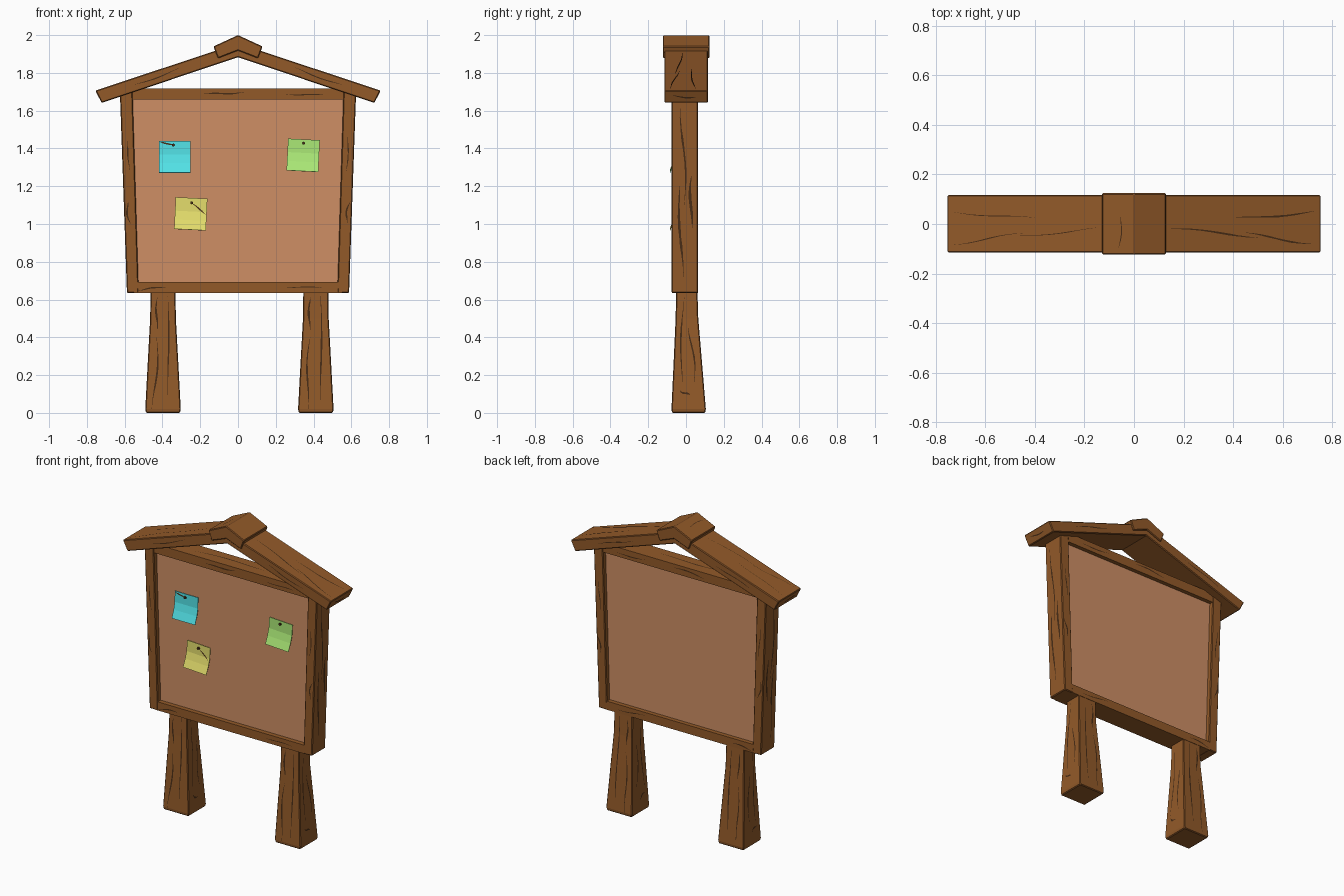
import bpy, bmesh, math, random
from mathutils import Vector
from mathutils.bvhtree import BVHTree

if "Cube" in bpy.data.objects:
    bpy.data.objects.remove(bpy.data.objects["Cube"])

random.seed(4)


def material(name, r, g, b):
    m = bpy.data.materials.new(name)
    m.diffuse_color = (r, g, b, 1)
    m.use_nodes = True
    m.node_tree.nodes["Principled BSDF"].inputs["Base Color"].default_value = m.diffuse_color
    return m


WOOD = material("wood", 0.290, 0.102, 0.022)
EDGE = material("worn wood edge", 0.20, 0.070, 0.016)
GRAIN = material("dark grain", 0.065, 0.026, 0.008)
CORK = material("cork", 0.62, 0.275, 0.130)
CYAN = material("cyan paper", 0.09, 0.80, 0.84)
GREEN = material("green paper", 0.40, 0.80, 0.18)
YELLOW = material("yellow paper", 0.77, 0.72, 0.15)


def mesh_object(name, verts, faces, *mats):
    me = bpy.data.meshes.new(name)
    me.from_pydata(verts, [], faces)
    bm = bmesh.new()
    bm.from_mesh(me)
    bmesh.ops.recalc_face_normals(bm, faces=bm.faces)
    bm.to_mesh(me)
    bm.free()
    ob = bpy.data.objects.new(name, me)
    bpy.context.collection.objects.link(ob)
    for m in mats:
        me.materials.append(m)
    return ob


def loft(name, rings, *mats):
    """Skin a list of equal-sized rings and cap both ends."""
    n = len(rings[0])
    verts = [v for ring in rings for v in ring]
    faces = [tuple(range(n)), tuple(range(len(verts) - n, len(verts)))]
    for r in range(len(rings) - 1):
        for i in range(n):
            j = (i + 1) % n
            faces.append((r * n + i, r * n + j, r * n + n + j, r * n + n + i))
    return mesh_object(name, verts, faces, *mats)


def prism(name, outline, y0, y1, *mats):
    return loft(name, [[(x, y, z) for x, z in outline] for y in (y0, y1)], *mats)


def worn_edges(ob, width=0.005):
    b = ob.modifiers.new("worn edges", 'BEVEL')
    b.width = width
    b.segments = 1
    b.limit_method = 'ANGLE'
    b.angle_limit = math.radians(45)
    b.material = 1
    return ob


def crack(name, ob, start, end, direction, width=0.010, wobble=0.010, steps=9):
    """Thin tapered grain strip projected onto a part along a direction."""
    tree = BVHTree.FromPolygons([v.co for v in ob.data.vertices],
                                [p.vertices for p in ob.data.polygons])
    a, b, d = Vector(start), Vector(end), Vector(direction).normalized()
    side = (b - a).cross(d).normalized()
    phase = random.uniform(0, 6)
    verts = []
    for i in range(steps + 1):
        t = i / steps
        c = a.lerp(b, t) + side * wobble * math.sin(phase + 5 * t)
        w = width * 0.5 * (0.12 + math.sin(math.pi * t)) * random.uniform(0.6, 1)
        for s in (-w, w):
            p = c + side * s
            hit = tree.ray_cast(p - d * 2, d)[0]
            verts.append((hit if hit else p) - d * 0.003)
    faces = [(2 * i, 2 * i + 1, 2 * i + 3, 2 * i + 2) for i in range(steps)]
    return mesh_object(name, verts, faces, GRAIN)


# Legs: square posts flaring towards the ground
LEG = [(0.0, 0.090, -0.074, 0.102), (0.02, 0.094, -0.077, 0.105),
       (0.30, 0.079, -0.064, 0.082), (0.50, 0.068, -0.055, 0.065),
       (0.66, 0.066, -0.052, 0.060)]
for side, cx in (("left", -0.397), ("right", 0.412)):
    leg = loft(side + "_leg", [[(cx - w, y0, z), (cx + w, y0, z), (cx + w, y1, z), (cx - w, y1, z)]
                               for z, w, y0, y1 in LEG], WOOD, EDGE)
    worn_edges(leg)
    for dy in (1, -1):
        crack(side + "_leg_grain", leg, (cx + 0.028, 0, 0.06), (cx + 0.026, 0, 0.62), (0, dy, 0), 0.009, 0.004)
        crack(side + "_leg_grain", leg, (cx - 0.05, 0, 0.02), (cx - 0.03, 0, 0.40), (0, dy, 0), 0.009)
        crack(side + "_leg_grain", leg, (cx - 0.035, 0, 0.44), (cx - 0.03, 0, 0.61), (0, dy, 0), 0.012, 0.006)
    for dx in (1, -1):
        crack(side + "_leg_grain", leg, (cx, -0.025, 0.14), (cx, -0.015, 0.61), (dx, 0, 0), 0.009, 0.008)
        crack(side + "_leg_grain", leg, (cx, 0.045, 0.16), (cx, 0.02, 0.46), (dx, 0, 0), 0.009)
        crack(side + "_leg_grain", leg, (cx, -0.03, 0.12), (cx, 0.02, 0.09), (dx, 0, 0), 0.012, 0.006)

# Frame: leaning full-height side posts with rails between them
for side, s in (("left", -1), ("right", 1)):
    post = prism(side + "_frame_post", [(s * 0.588, 0.635), (s * 0.526, 0.635),
                                        (s * 0.559, 1.715), (s * 0.625, 1.69)], -0.076, 0.064, WOOD, EDGE)
    worn_edges(post)
    crack("post_grain", post, (0, -0.02, 0.72), (0, -0.035, 1.20), (-s, 0, 0), 0.014, 0.008)
    crack("post_grain", post, (0, -0.01, 1.10), (0, -0.02, 1.62), (-s, 0, 0), 0.012, 0.012)
    crack("post_grain", post, (0, 0.025, 0.98), (0, 0.03, 1.26), (-s, 0, 0), 0.016, 0.008)
    for dy in (1, -1):
        crack("post_grain", post, (s * 0.572, 0, 1.00), (s * 0.59, 0, 1.12), (0, dy, 0), 0.010, 0.008)
        crack("post_grain", post, (s * 0.575, 0, 1.28), (s * 0.585, 0, 1.46), (0, dy, 0), 0.007, 0.004)

bottom = prism("bottom_rail", [(-0.55, 0.636), (0.55, 0.636), (0.55, 0.692), (-0.55, 0.692)],
               -0.075, 0.063, WOOD, EDGE)
top = prism("top_rail", [(-0.572, 1.658), (0.572, 1.658), (0.565, 1.718), (-0.565, 1.718)],
            -0.072, 0.061, WOOD, EDGE)
for dy in (1, -1):
    crack("rail_grain", bottom, (-0.53, 0, 0.65), (-0.38, 0, 0.665), (0, dy, 0), 0.008, 0.005)
    crack("rail_grain", bottom, (0.25, 0, 0.67), (0.45, 0, 0.66), (0, dy, 0), 0.006, 0.004)
    crack("rail_grain", top, (-0.18, 0, 1.685), (0.04, 0, 1.70), (0, dy, 0), 0.009, 0.005)
    crack("rail_grain", top, (0.25, 0, 1.69), (0.46, 0, 1.68), (0, dy, 0), 0.007, 0.004)
crack("rail_grain", top, (-0.3, -0.02, 1.7), (0.2, 0.0, 1.7), (0, 0, -1), 0.009, 0.01)

# Cork panel set back inside the frame
prism("cork_panel", [(-0.54, 0.68), (0.54, 0.68), (0.57, 1.67), (-0.57, 1.67)], -0.045, 0.035, CORK)

# Roof: one pitched pair of boards and a folded ridge cap
roof = worn_edges(prism("roof_boards", [(0, 1.883), (0.722, 1.641), (0.755, 1.706), (0, 1.957),
                                        (-0.755, 1.706), (-0.722, 1.641)], -0.115, 0.117, WOOD, EDGE))
for s in (-1, 1):
    for x0, y0, x1, y1 in ((0.15, -0.02, 0.50, -0.05), (0.45, -0.04, 0.73, -0.08), (0.40, 0.02, 0.73, 0.05)):
        crack("roof_grain", roof, (s * x0, y0, 1.8), (s * x1, y1, 1.8), (0, 0, -1), 0.008 if s > 0 else 0.004, 0.006)
    for dy in (1, -1):
        crack("roof_grain", roof, (s * 0.30, 0, 1.825), (s * 0.55, 0, 1.735), (0, dy, 0), 0.007, 0.005)
    crack("roof_grain", roof, (s * 0.7, -0.07, 1.675), (s * 0.7, 0.05, 1.67), (-s, 0, 0), 0.008, 0.004)

cap = worn_edges(prism("ridge_cap", [(-0.130, 1.940), (0, 2.0), (0.130, 1.940), (0.106, 1.877),
                                     (0, 1.918), (-0.106, 1.877)], -0.123, 0.125, WOOD, EDGE))
crack("cap_grain", cap, (-0.06, -0.10, 1.96), (-0.05, 0.04, 1.96), (0, 0, -1), 0.005, 0.005)


# Paper notes: flat at the top, creased and flaring out at the bottom
def note(name, cx, cz, tilt, mat, pin, tail=None):
    h, c, s = 0.084, math.cos(tilt), math.sin(tilt)
    rows = [(1, -0.055), (0.15, -0.056), (-0.4, -0.067), (-1, -0.086)]
    verts = []
    for v, y in rows:
        for u in (-1, 1):
            verts.append((cx + h * (u * c - v * s), y, cz + h * (u * s + v * c)))
    ob = mesh_object(name, verts, [(2 * i, 2 * i + 1, 2 * i + 3, 2 * i + 2) for i in range(3)], mat)
    ob.modifiers.new("paper", 'SOLIDIFY').thickness = 0.003
    # Small pin head and its shaft
    ring = [(pin[0] + 0.008 * math.cos(a), pin[1] + 0.008 * math.sin(a))
            for a in (i * math.pi / 4 for i in range(8))]
    prism(name + "_pin", ring, -0.066, -0.045, GRAIN)
    if tail:
        crack(name + "_pin_shaft", ob, (pin[0], 0, pin[1]), (tail[0], 0, tail[1]), (0, 1, 0), 0.010, 0.001, 4)


note("cyan_note", -0.335, 1.356, 0.0, CYAN, (-0.342, 1.418), (-0.412, 1.434))
note("green_note", 0.345, 1.364, -0.05, GREEN, (0.347, 1.428))
note("yellow_note", -0.250, 1.054, -0.05, YELLOW, (-0.245, 1.112), (-0.172, 1.052))
